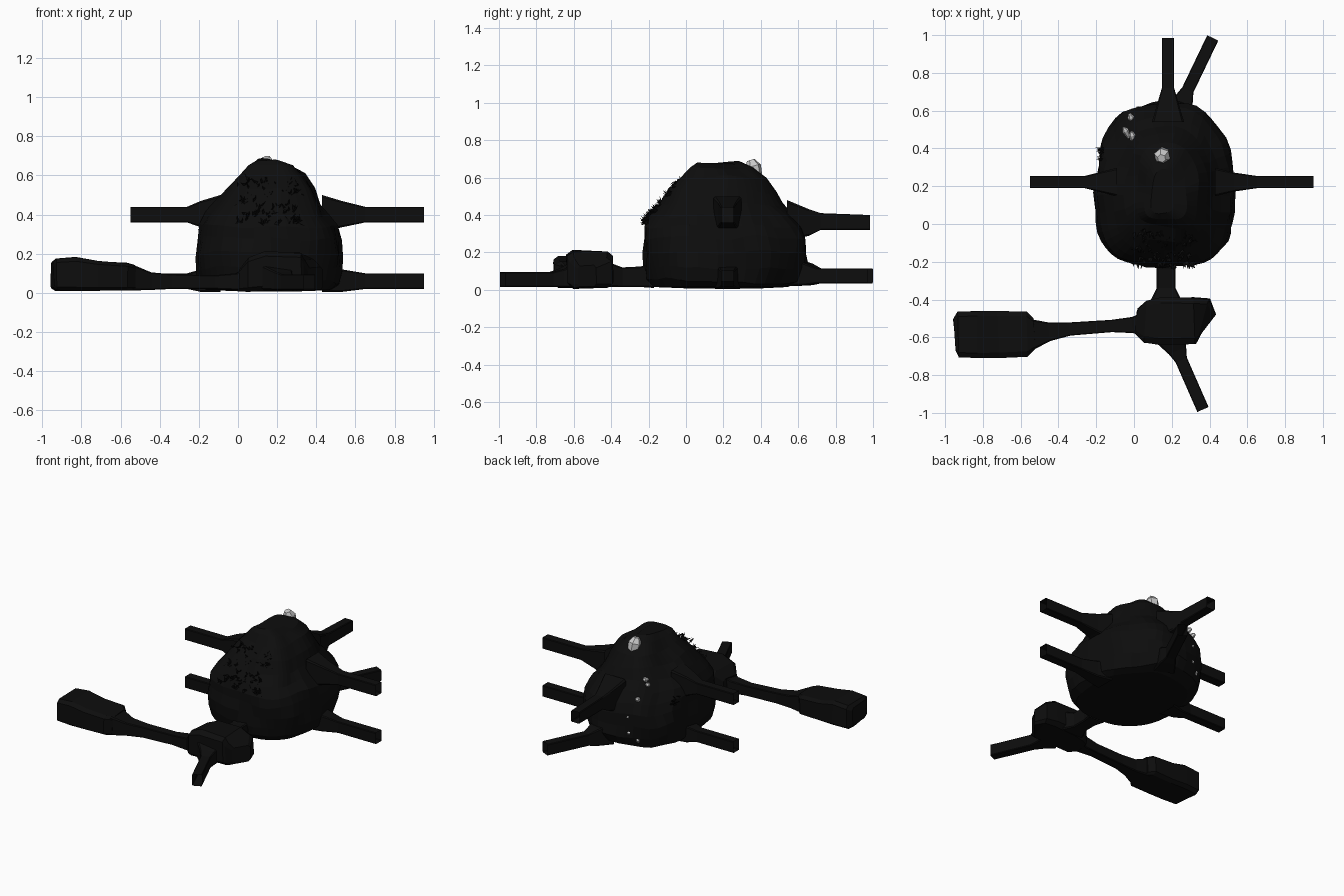
import bpy, bmesh, math, random
from mathutils import Vector, Matrix, noise

random.seed(4)
dark = bpy.data.materials.new("dark_rock")
dark.diffuse_color = (0.004, 0.004, 0.004, 1)


def finish(name, bm, mat=None):
    bmesh.ops.recalc_face_normals(bm, faces=bm.faces)
    me = bpy.data.meshes.new(name)
    bm.to_mesh(me)
    bm.free()
    ob = bpy.data.objects.new(name, me)
    bpy.context.collection.objects.link(ob)
    if mat:
        me.materials.append(mat)
    return ob


def skin(bm, rings):
    """Bridge equal rings of points with quads and return the vertex rings."""
    vr = [[bm.verts.new(p) for p in r] for r in rings]
    for a, b in zip(vr, vr[1:]):
        n = len(a)
        for i in range(n):
            bm.faces.new((a[i], a[(i + 1) % n], b[(i + 1) % n], b[i]))
    return vr


def rocky(p, amount):
    return Vector(p) + noise.noise_vector(Vector(p) * 6) * amount


def passage(name, stations, cut=0.12, rough=0.0, caps=False):
    """Chamfered box section swept along stations (x, y, z_low, z_high, width)."""
    rings = []
    for i, (x, y, z0, z1, w) in enumerate(stations):
        a, b = stations[max(i - 1, 0)], stations[min(i + 1, len(stations) - 1)]
        d = Vector((b[0] - a[0], b[1] - a[1], 0)).normalized()
        side = Vector((-d.y, d.x, 0))
        c, h, k = Vector((x, y, (z0 + z1) / 2)), (z1 - z0) / 2, 1 - cut
        prof = [(1, -k), (1, k), (k, 1), (-k, 1), (-1, k), (-1, -k), (-k, -1), (k, -1)]
        ring = [c + side * u * w / 2 + Vector((0, 0, v * h)) for u, v in prof]
        rings.append([rocky(p, rough) for p in ring])
    bm = bmesh.new()
    vr = skin(bm, rings)
    if caps:
        bm.faces.new(vr[0])
        bm.faces.new(vr[-1])
    return finish(name, bm, dark)


# Main cavern: lofted rounded outlines (z, x min, x max, y min, y max)
levels = [
    (0.008, 0.0, 0.32, 0.0, 0.4), (0.015, -0.15, 0.47, -0.16, 0.55),
    (0.05, -0.2, 0.51, -0.195, 0.62), (0.12, -0.21, 0.53, -0.215, 0.65),
    (0.2, -0.21, 0.535, -0.225, 0.655), (0.28, -0.2, 0.53, -0.22, 0.645),
    (0.34, -0.19, 0.515, -0.215, 0.62), (0.40, -0.16, 0.465, -0.185, 0.575),
    (0.46, -0.115, 0.43, -0.145, 0.52), (0.53, -0.055, 0.395, -0.09, 0.475),
    (0.6, 0.01, 0.345, -0.025, 0.425), (0.65, 0.055, 0.285, 0.01, 0.35),
    (0.675, 0.09, 0.22, 0.05, 0.28)]


def outline(z, x0, x1, y0, y1, n=44):
    pts = []
    for i in range(n):
        c, s = math.cos(2 * math.pi * i / n), math.sin(2 * math.pi * i / n)
        e = 2 / 3.0 if s < 0 else 2 / 2.25          # boxier at the front
        ux, uy = math.copysign(abs(c) ** e, c), math.copysign(abs(s) ** e, s)
        cy = y0 + (y1 - y0) * 0.45
        p = ((x0 + x1) / 2 + ux * (x1 - x0) / 2,
             cy + uy * ((y1 - cy) if s > 0 else (cy - y0)), z)
        q = rocky(p, 0.028)
        q.z = max(q.z, 0.002) if z > 0.02 else z
        pts.append(q)
    return pts


bm = bmesh.new()
vr = skin(bm, [outline(*l) for l in levels])
bm.faces.new(vr[0])
bm.faces.new(vr[-1])
finish("main_cavern", bm, dark)

# Side tunnels, upper and lower on both sides, flaring into the cavern
for label, z, up, down in (("upper", 0.40, 0.06, 0.05), ("lower", 0.06, 0.04, 0.04)):
    lo, hi = z - 0.04, z + 0.04
    for side, xs in (("left", (-0.55, -0.26, -0.19, -0.09)), ("right", (0.95, 0.65, 0.53, 0.43))):
        passage(f"{label}_{side}_tunnel", [
            (xs[0], 0.222, lo, hi, 0.065), (xs[1], 0.222, lo, hi, 0.065),
            (xs[2], 0.222, max(lo - down / 2, 0.005), hi + up / 2, 0.10),
            (xs[3], 0.222, max(lo - down, 0.005), hi + up, 0.15)])

# Back tunnels
passage("upper_back_tunnel", [(0.18, 0.985, 0.32, 0.40, 0.065), (0.18, 0.72, 0.32, 0.41, 0.065),
                              (0.18, 0.66, 0.29, 0.43, 0.10), (0.18, 0.54, 0.26, 0.48, 0.17)])
passage("lower_back_tunnel", [(0.417, 0.985, 0.035, 0.115, 0.065), (0.285, 0.71, 0.035, 0.115, 0.065),
                              (0.265, 0.66, 0.025, 0.14, 0.10), (0.22, 0.56, 0.02, 0.17, 0.15)])

# Front corridor, junction room and the tunnel leaving it
passage("front_corridor", [(0.17, -0.17, 0.01, 0.15, 0.13), (0.17, -0.24, 0.015, 0.125, 0.1),
                           (0.17, -0.34, 0.015, 0.12, 0.1), (0.17, -0.42, 0.015, 0.15, 0.18)])
passage("junction_room", [(0.01, -0.51, 0.012, 0.12, 0.13), (0.06, -0.515, 0.01, 0.18, 0.22),
                          (0.14, -0.515, 0.01, 0.21, 0.25), (0.32, -0.51, 0.01, 0.205, 0.25),
                          (0.365, -0.51, 0.01, 0.17, 0.23), (0.39, -0.53, 0.02, 0.13, 0.12)],
        0.25, 0.012, True)
passage("front_tunnel", [(0.365, -0.982, 0.015, 0.095, 0.065), (0.25, -0.72, 0.015, 0.095, 0.065),
                         (0.23, -0.67, 0.015, 0.11, 0.10), (0.20, -0.60, 0.015, 0.14, 0.17)])

# Winding corridor to the far left room
passage("left_corridor", [(0.05, -0.53, 0.015, 0.13, 0.12), (-0.01, -0.535, 0.015, 0.1, 0.085),
                          (-0.12, -0.54, 0.02, 0.09, 0.065), (-0.34, -0.556, 0.02, 0.095, 0.07),
                          (-0.45, -0.57, 0.015, 0.105, 0.1), (-0.55, -0.585, 0.012, 0.145, 0.17)])
passage("left_room", [(-0.95, -0.59, 0.025, 0.16, 0.17), (-0.93, -0.588, 0.01, 0.178, 0.24),
                      (-0.83, -0.585, 0.008, 0.182, 0.245), (-0.72, -0.585, 0.01, 0.162, 0.245),
                      (-0.57, -0.582, 0.012, 0.152, 0.24), (-0.53, -0.58, 0.012, 0.14, 0.17)],
        0.22, 0.008, True)

# Pointed leaf tufts on the front slope
bm = bmesh.new()


def tuft(x, y, z, out):
    for _ in range(3):
        d = (Vector(out) + Vector([random.uniform(-0.8, 0.8) for _ in range(3)])).normalized()
        s = d.orthogonal().normalized() * 0.009
        p = Vector((x, y, z))
        bm.faces.new([bm.verts.new(v) for v in (p - s, p + s, p + d * random.uniform(0.03, 0.045))])


for _ in range(70):
    z = random.uniform(0.35, 0.58)
    y = -0.215 + max(z - 0.36, 0) * 0.85
    tuft(random.uniform(0.0, 0.32), y + random.uniform(0, 0.01), z, (0, -0.8, 0.5))
for _ in range(6):
    tuft(-0.165, random.uniform(0.33, 0.42), random.uniform(0.3, 0.36), (-1, 0, 0.3))
finish("leaf_tufts", bm, dark)


# Grey crystals breaking through the back wall
def crystal(name, base, direction, length, radius):
    bm = bmesh.new()
    profile = [(0, 0.6), (0.75, 1.0), (1.0, 0.5)]
    rot = Vector(direction).to_track_quat('Z', 'Y').to_matrix()
    rings = [[Vector(base) + rot @ Vector((radius * r * math.cos(i * math.pi / 3),
                                           radius * r * math.sin(i * math.pi / 3), length * t))
              for i in range(6)] for t, r in profile]
    vr = skin(bm, rings)
    bm.faces.new(vr[0])
    bm.faces.new(vr[-1])
    finish(name, bm)


crystal("large_crystal", (0.16, 0.39, 0.55), (-0.1, -0.3, 1), 0.15, 0.045)
spots = [(-0.04, 0.50, 0.47), (-0.02, 0.47, 0.49), (-0.02, 0.57, 0.38), (0.0, 0.60, 0.27),
         (-0.06, 0.57, 0.22), (0.03, 0.61, 0.15), (-0.03, 0.58, 0.1)]
for i, p in enumerate(spots):
    crystal(f"small_crystal_{i + 1}", Vector(p) + Vector((0.02, -0.05, -0.03)),
            (random.uniform(-0.5, 0.1), 0.7, random.uniform(0.2, 0.8)), 0.075, 0.018)
